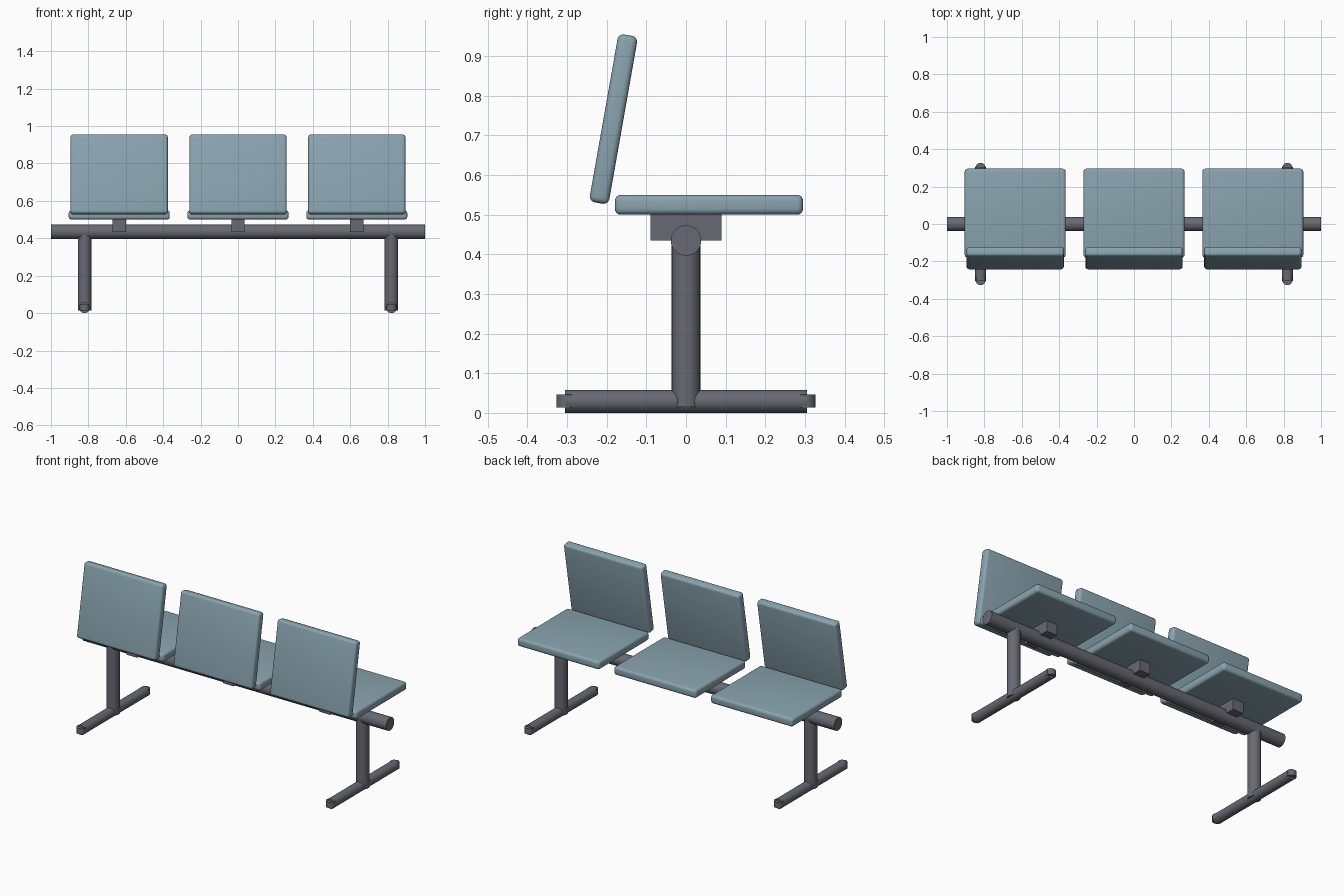
import bpy
import math
from mathutils import Matrix

cube = bpy.data.objects.get("Cube")
if cube:
    bpy.data.objects.remove(cube, do_unlink=True)


def material(name, rgb):
    mat = bpy.data.materials.new(name)
    mat.use_nodes = True
    colour = (*rgb, 1.0)
    mat.diffuse_color = colour
    mat.node_tree.nodes["Principled BSDF"].inputs["Base Color"].default_value = colour
    return mat


seat_blue = material("dusty blue", (0.25, 0.37, 0.43))
metal = material("dark grey metal", (0.14, 0.14, 0.17))


def finish(name, mat):
    obj = bpy.context.object
    obj.name = obj.data.name = name
    obj.data.materials.append(mat)
    return obj


def smooth(obj):
    bpy.ops.object.select_all(action="DESELECT")
    obj.select_set(True)
    bpy.context.view_layer.objects.active = obj
    bpy.ops.object.shade_smooth_by_angle(angle=math.radians(35))


def box(name, size, loc, mat, tilt=0.0, bevel=0.0):
    bpy.ops.mesh.primitive_cube_add(size=1, location=loc, rotation=(tilt, 0, 0))
    obj = finish(name, mat)
    obj.data.transform(Matrix.Diagonal((*size, 1)))
    if bevel:
        mod = obj.modifiers.new("rounded_edges", "BEVEL")
        mod.width = bevel
        mod.segments = 4
        bpy.ops.object.modifier_apply(modifier=mod.name)
        smooth(obj)
    return obj


def tube(name, radius, length, loc, rotation=(0, 0, 0)):
    bpy.ops.mesh.primitive_cylinder_add(
        vertices=32, radius=radius, depth=length, location=loc, rotation=rotation)
    smooth(finish(name, metal))


# Main beam
quarter = math.pi / 2
beam_z = 0.435
tube("beam", 0.0385, 2.0, (0, 0, beam_z), (0, quarter, 0))

# Three seats with backrests and mounting brackets
for x, side in ((-0.635, "right"), (0, "middle"), (0.635, "left")):
    box(f"{side}_seat", (0.54, 0.475, 0.05), (x, 0.058, 0.525), seat_blue, bevel=0.015)
    box(f"{side}_backrest", (0.52, 0.05, 0.43), (x, -0.183, 0.741), seat_blue,
        tilt=math.radians(-10), bevel=0.015)
    box(f"{side}_bracket", (0.07, 0.18, 0.067), (x, 0, 0.4685), metal)

# Legs, floor bars and foot pads
for x, side in ((-0.82, "right"), (0.82, "left")):
    tube(f"{side}_leg", 0.036, 0.42, (x, 0, 0.225))
    tube(f"{side}_floor_bar", 0.029, 0.61, (x, 0, 0.029), (quarter, 0, 0))
    for y, end in ((-0.3, "front"), (0.3, "back")):
        tube(f"{side}_{end}_foot_pad", 0.027, 0.034, (x, y, 0.03))
